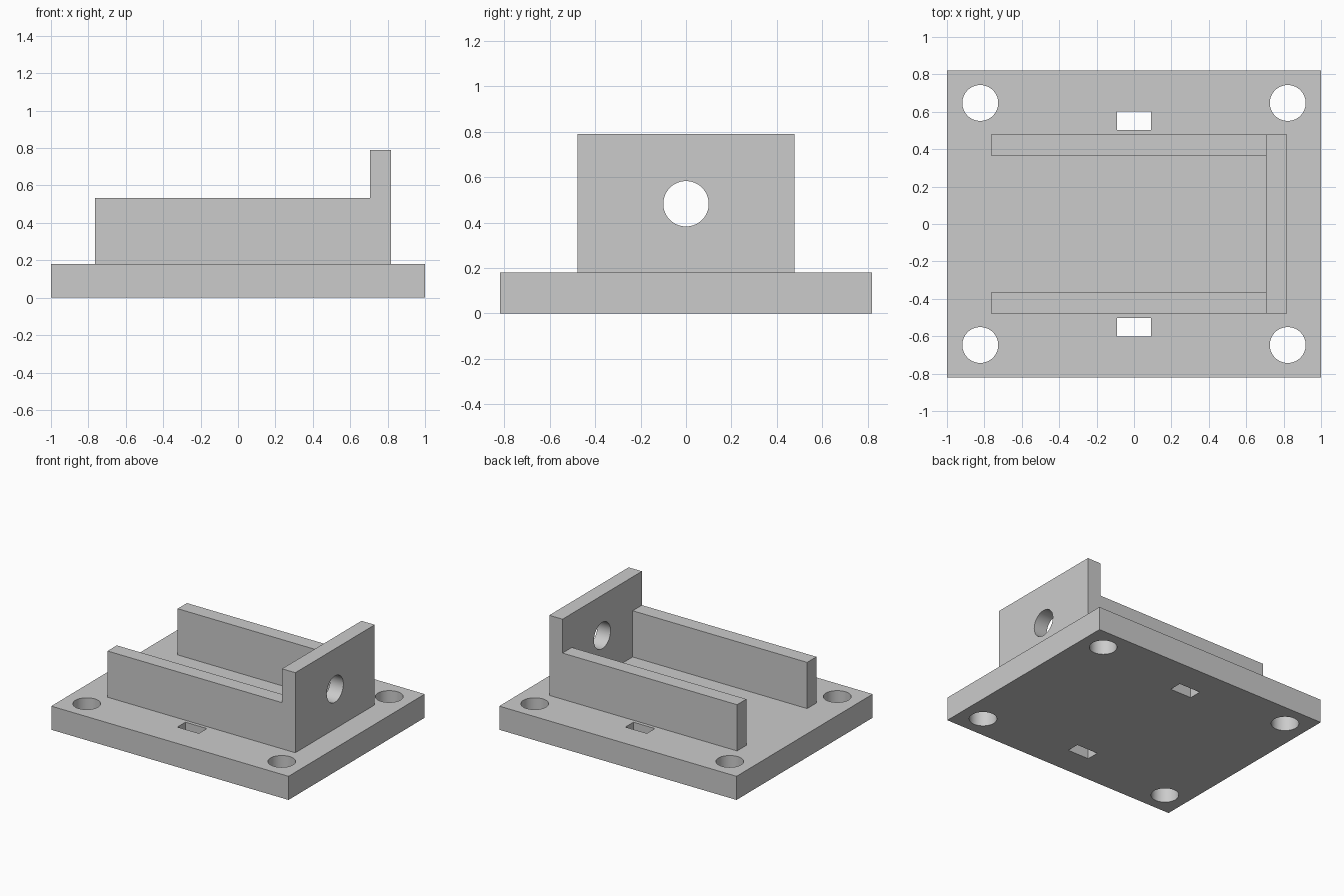
import bpy, bmesh, math
from mathutils import Matrix, Vector

cube = bpy.data.objects.get("Cube")
if cube:
    bpy.data.objects.remove(cube, do_unlink=True)

grey = bpy.data.materials.new("plain_grey")
grey.use_nodes = True
grey.diffuse_color = (0.6, 0.6, 0.6, 1)
grey.node_tree.nodes["Principled BSDF"].inputs["Base Color"].default_value = (0.6, 0.6, 0.6, 1)

BASE_TOP, WALL_TOP, PLATE_TOP = 0.18, 0.532, 0.79


def make_object(name, bm):
    bmesh.ops.recalc_face_normals(bm, faces=bm.faces)
    mesh = bpy.data.meshes.new(name)
    bm.to_mesh(mesh)
    bm.free()
    mesh.materials.append(grey)
    obj = bpy.data.objects.new(name, mesh)
    bpy.context.collection.objects.link(obj)
    return obj


def add_box(bm, centre, size):
    bmesh.ops.create_cube(bm, size=1, matrix=Matrix.LocRotScale(
        Vector(centre), None, Vector(size)))


def add_cylinder(bm, centre, radius, depth, axis="Z"):
    turn = Matrix.Rotation(math.pi / 2, 4, "Y") if axis == "X" else Matrix()
    bmesh.ops.create_cone(bm, cap_ends=True, segments=64, radius1=radius,
                          radius2=radius, depth=depth,
                          matrix=Matrix.Translation(centre) @ turn)


def cut(obj, cutter_bm):
    """Subtract the cutter mesh, then shade the round holes smooth."""
    cutter = make_object(obj.name + "_cutter", cutter_bm)
    cutter.hide_render = True
    mod = obj.modifiers.new("holes", "BOOLEAN")
    mod.operation, mod.solver, mod.object = "DIFFERENCE", "EXACT", cutter
    bpy.ops.object.select_all(action="DESELECT")
    obj.select_set(True)
    bpy.context.view_layer.objects.active = obj
    bpy.ops.object.modifier_apply(modifier=mod.name)
    bpy.data.objects.remove(cutter, do_unlink=True)
    bpy.ops.object.shade_smooth_by_angle(angle=math.radians(30))


# Base plate with four corner bolt holes and two side slots
bm = bmesh.new()
add_box(bm, (0, 0, BASE_TOP / 2), (2, 1.64, BASE_TOP))
base = make_object("base_plate", bm)

holes = bmesh.new()
for sy in (-1, 1):
    for sx in (-1, 1):
        add_cylinder(holes, (sx * 0.822, sy * 0.647, BASE_TOP / 2), 0.096, 0.5)
    add_box(holes, (0, sy * 0.552, BASE_TOP / 2), (0.18, 0.097, 0.5))
cut(base, holes)

# Bracket: U-shaped footprint raised to wall height, then the end strip raised higher
BACK, INNER, END = -0.765, 0.706, 0.818
OUT_Y, IN_Y = 0.478, 0.366
bm = bmesh.new()


def vert(x, y):
    return bm.verts.new((x, y, BASE_TOP))


inner_row = [vert(INNER, y) for y in (-OUT_Y, -IN_Y, IN_Y, OUT_Y)]
bm.faces.new(inner_row + [vert(END, OUT_Y), vert(END, -OUT_Y)])
for a, b in ((0, 1), (3, 2)):
    near, far = inner_row[a], inner_row[b]
    bm.faces.new((near, far, vert(BACK, far.co.y), vert(BACK, near.co.y)))

raised = bmesh.ops.extrude_face_region(bm, geom=bm.faces[:], use_keep_orig=True)["geom"]
bmesh.ops.translate(bm, vec=(0, 0, WALL_TOP - BASE_TOP),
                    verts=[g for g in raised if isinstance(g, bmesh.types.BMVert)])
strip = next(g for g in raised if isinstance(g, bmesh.types.BMFace)
             and g.calc_center_median().x > INNER)
raised = bmesh.ops.extrude_face_region(bm, geom=[strip])["geom"]
bmesh.ops.translate(bm, vec=(0, 0, PLATE_TOP - WALL_TOP),
                    verts=[g for g in raised if isinstance(g, bmesh.types.BMVert)])
if strip.is_valid:
    bmesh.ops.delete(bm, geom=[strip], context="FACES_ONLY")
bmesh.ops.recalc_face_normals(bm, faces=bm.faces)
bmesh.ops.dissolve_limit(bm, angle_limit=0.01, verts=bm.verts, edges=bm.edges)
bracket = make_object("bracket", bm)

# Round opening through the end plate
hole = bmesh.new()
add_cylinder(hole, ((INNER + END) / 2, 0, 0.483), 0.1, 0.4, axis="X")
cut(bracket, hole)
